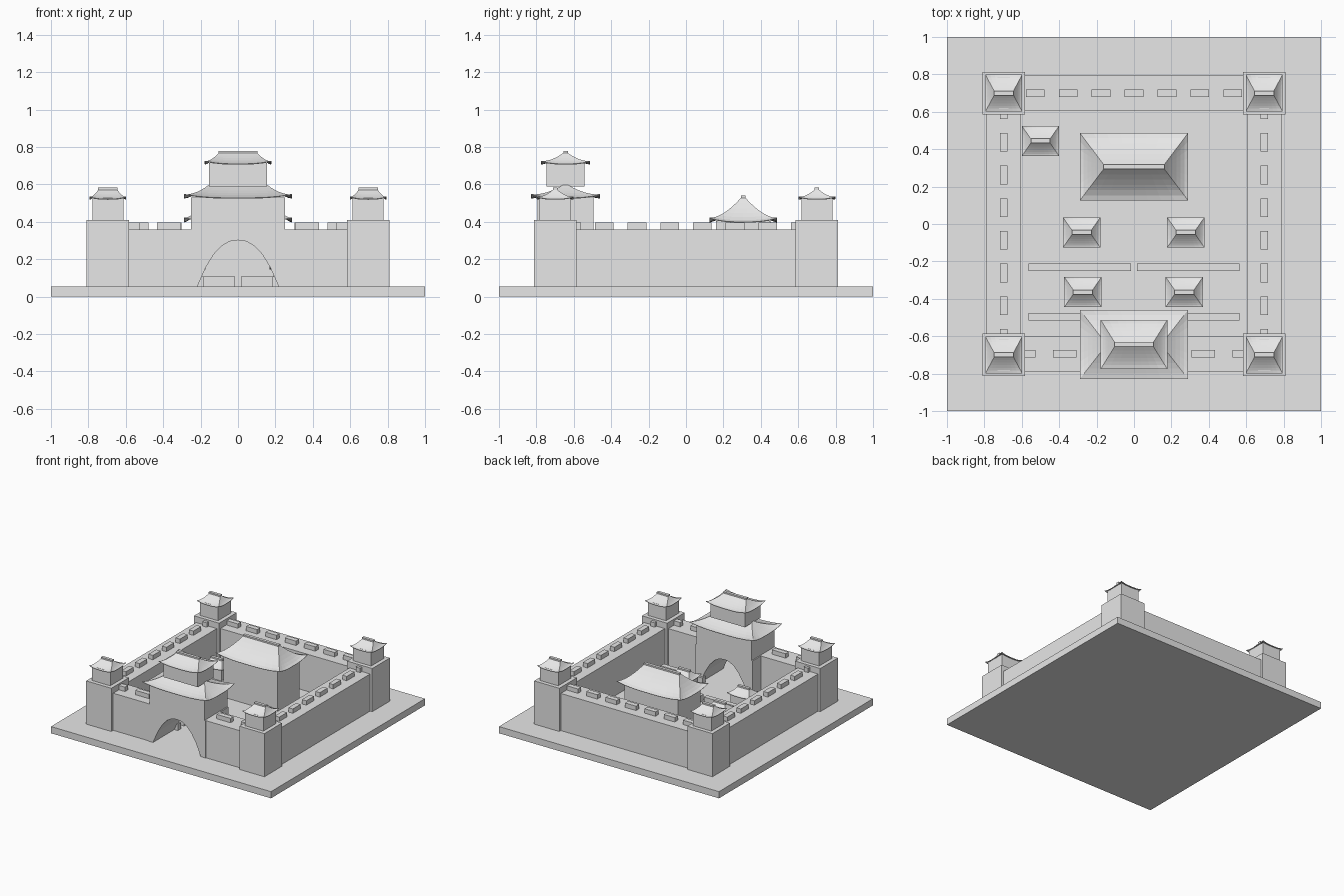
import bpy
import bmesh

old = bpy.data.objects.get("Cube")
if old:
    bpy.data.objects.remove(old, do_unlink=True)

stone = bpy.data.materials.new("plain_grey")
stone.use_nodes = True
GREY = (0.8, 0.8, 0.8, 1)
stone.diffuse_color = GREY
stone.node_tree.nodes["Principled BSDF"].inputs["Base Color"].default_value = GREY

GROUND = 0.055
WALL_TOP = 0.36


def finish(name, bm):
    bmesh.ops.recalc_face_normals(bm, faces=bm.faces)
    mesh = bpy.data.meshes.new(name)
    bm.to_mesh(mesh)
    bm.free()
    mesh.materials.append(stone)
    obj = bpy.data.objects.new(name, mesh)
    bpy.context.collection.objects.link(obj)
    return obj


def box(name, x0, x1, y0, y1, z0, z1):
    bm = bmesh.new()
    bmesh.ops.create_cube(bm, size=1)
    for v in bm.verts:
        v.co.x = x0 + (v.co.x + 0.5) * (x1 - x0)
        v.co.y = y0 + (v.co.y + 0.5) * (y1 - y0)
        v.co.z = z0 + (v.co.z + 0.5) * (z1 - z0)
    return finish(name, bm)


def block(name, x, y, hx, hy, z0, z1):
    return box(name, x - hx, x + hx, y - hy, y + hy, z0, z1)


def hip_roof(name, x, y, hx, hy, ridge, eave, top, lift):
    """Concave hipped roof with upturned corners and a ridge beam."""
    bm = bmesh.new()
    levels, n = 6, 8
    cap = 0.012
    side = [-1 + 2 * i / n for i in range(n)]
    loop = ([(s, -1) for s in side] + [(1, s) for s in side]
            + [(-s, 1) for s in side] + [(-1, -s) for s in side])
    rings = []
    for k in range(levels + 1):
        t = k / levels
        rx, ry = hx + (ridge - hx) * t, hy + (cap - hy) * t
        ring = []
        for u, v in loop:
            corner = abs(u * v) ** 3
            z = eave + (top - cap - eave) * t ** 1.45 + lift * corner * (1 - t) ** 2
            ring.append(bm.verts.new((x + u * rx, y + v * ry, z)))
        rings.append(ring)
    for a, b in zip(rings, rings[1:]):
        for i in range(len(loop)):
            j = (i + 1) % len(loop)
            bm.faces.new((a[i], a[j], b[j], b[i]))
    bm.faces.new(rings[-1])
    obj = finish(name, bm)
    shell = obj.modifiers.new("thickness", 'SOLIDIFY')
    shell.thickness = 0.004
    block(name + "_ridge", x, y, ridge, cap, top - 0.02, top)


# Ground slab
box("ground_slab", -1, 1, -1, 1, 0, GROUND)

# Perimeter walls
for s, side in ((-1, "right"), (1, "left")):
    block(side + "_wall", s * 0.697, 0, 0.094, 0.6, GROUND, WALL_TOP)
    block(side + "_front_wall", s * 0.43, -0.695, 0.175, 0.094, GROUND, WALL_TOP)
box("back_wall", -0.6, 0.6, 0.603, 0.794, GROUND, WALL_TOP)

# Battlements
MERLON_TOP = 0.396
for i in range(7):
    block("back_merlon", (i - 3) * 0.176, 0.7, 0.05, 0.02, WALL_TOP, MERLON_TOP)
for s in (-1, 1):
    for i in range(8):
        block("side_merlon", s * 0.697, (i - 3.5) * 0.175, 0.02, 0.05, WALL_TOP, MERLON_TOP)
    for x in (0.37, 0.59):
        block("front_merlon", s * x, -0.695, 0.063, 0.02, WALL_TOP, MERLON_TOP)

# Corner towers
for sx in (-1, 1):
    for sy in (-1, 1):
        x, y = sx * 0.696, sy * 0.7
        block("corner_tower", x, y, 0.114, 0.114, GROUND, 0.41)
        block("corner_turret", x, y, 0.083, 0.083, 0.41, 0.527)
        hip_roof("turret_roof", x, y, 0.098, 0.098, 0.052, 0.522, 0.583, 0.013)

# Gate block with an arched passage
bm = bmesh.new()
half, steps = 0.217, 10
outline = [(-0.26, GROUND), (-0.26, WALL_TOP), (0.26, WALL_TOP), (0.26, GROUND)]
for i in range(steps + 1):
    u = 1 - 2 * i / steps
    outline.append((u * half, GROUND + 0.247 * (1 - abs(u) ** 2.3)))
face = bm.faces.new([bm.verts.new((x, -0.794, z)) for x, z in outline])
moved = bmesh.ops.extrude_face_region(bm, geom=[face])["geom"]
bmesh.ops.translate(bm, vec=(0, 0.299, 0),
                    verts=[g for g in moved if isinstance(g, bmesh.types.BMVert)])
finish("gate_block", bm)

# Two-storey gatehouse
GY = -0.644
block("gatehouse_lower", 0, GY, 0.25, 0.15, WALL_TOP, 0.53)
hip_roof("gatehouse_lower_roof", 0, GY, 0.29, 0.185, 0.155, 0.528, 0.61, 0.02)
block("gatehouse_upper", 0, GY, 0.155, 0.102, 0.59, 0.715)
hip_roof("gatehouse_upper_roof", 0, GY, 0.178, 0.131, 0.104, 0.71, 0.78, 0.016)

# Main hall
block("main_hall", 0, 0.306, 0.245, 0.145, GROUND, 0.405)
hip_roof("main_hall_roof", 0, 0.306, 0.29, 0.181, 0.162, 0.4, 0.54, 0.022)

# Courtyard houses
for x, y in ((-0.28, -0.045), (0.277, -0.045), (-0.273, -0.364), (0.269, -0.364), (-0.5, 0.444)):
    block("courtyard_house", x, y, 0.08, 0.06, GROUND, 0.152)
    hip_roof("courtyard_house_roof", x, y, 0.1, 0.081, 0.052, 0.148, 0.205, 0.012)

# Low courtyard walls
for s in (-1, 1):
    block("inner_low_wall", s * 0.29, -0.231, 0.275, 0.02, GROUND, 0.107)
    block("outer_low_wall", s * 0.375, -0.497, 0.19, 0.02, GROUND, 0.107)
